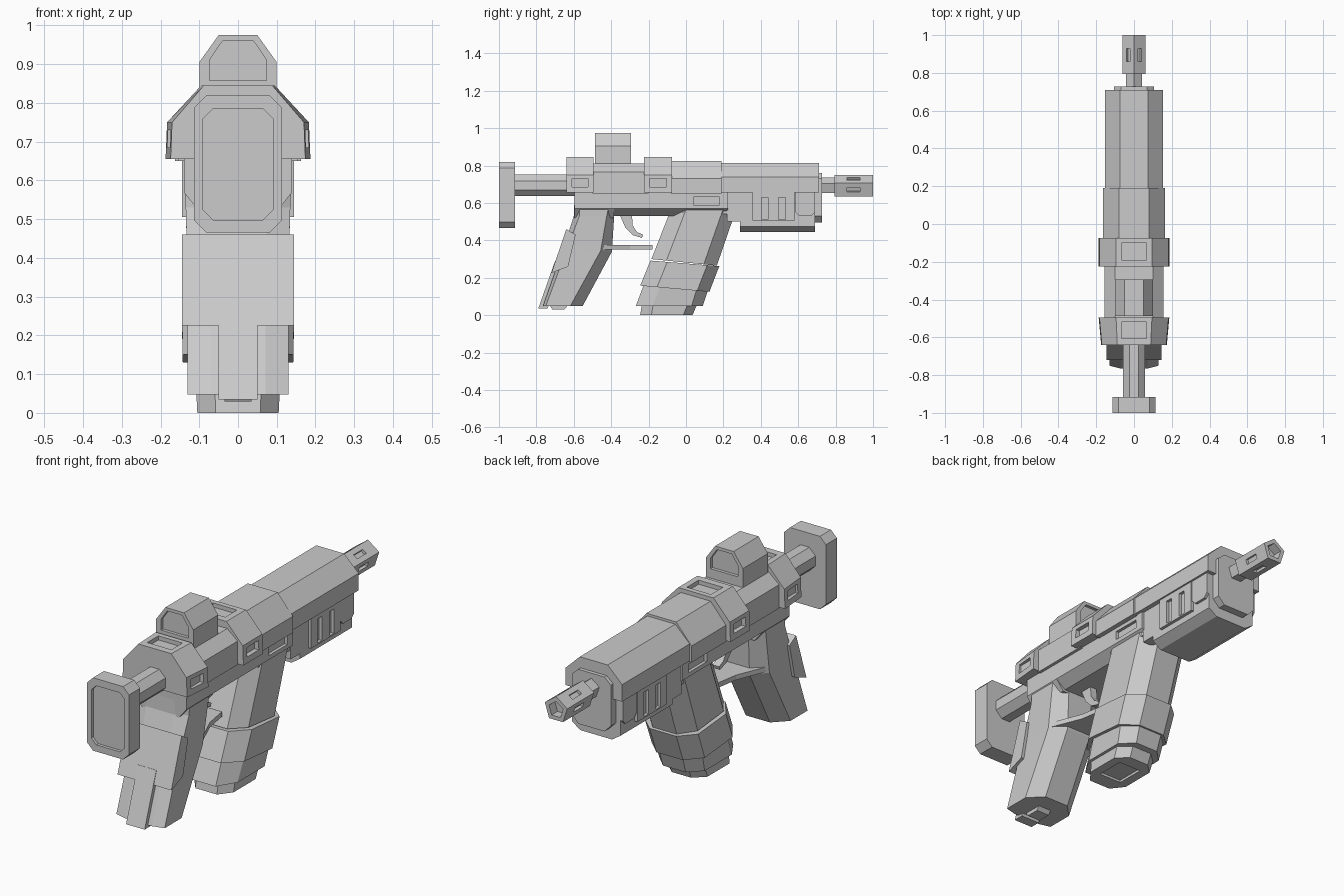
import bpy, bmesh, math
from mathutils import Matrix, Vector

if "Cube" in bpy.data.objects:
    bpy.data.objects.remove(bpy.data.objects["Cube"])


def loft(name, rings):
    """Solid skinned through equal-length rings of 3D points."""
    bm = bmesh.new()
    rows = [[bm.verts.new(p) for p in ring] for ring in rings]
    n = len(rows[0])
    for a, b in zip(rows, rows[1:]):
        for i in range(n):
            j = (i + 1) % n
            bm.faces.new((a[i], a[j], b[j], b[i]))
    bm.faces.new(rows[0])
    bm.faces.new(rows[-1])
    bmesh.ops.recalc_face_normals(bm, faces=bm.faces)
    me = bpy.data.meshes.new(name)
    bm.to_mesh(me)
    bm.free()
    ob = bpy.data.objects.new(name, me)
    bpy.context.collection.objects.link(ob)
    return ob


def along_y(name, pts, y0, y1, s0=1.0):
    """(x, z) profile extruded along y; s0 narrows the first end in x."""
    return loft(name, [[(x * s0, y0, z) for x, z in pts], [(x, y1, z) for x, z in pts]])


def along_x(name, pts, x0, x1):
    return loft(name, [[(x0, y, z) for y, z in pts], [(x1, y, z) for y, z in pts]])


def sym(half):
    """Mirror a half profile listed bottom to top."""
    return half + [(-x, z) for x, z in reversed(half)]


def octagon(x, z0, z1, c):
    return sym([(x - c, z0), (x, z0 + c), (x, z1 - c), (x - c, z1)])


def ngon(n, r, cz, start):
    return [(r * math.cos(start + 2 * math.pi * i / n), cz + r * math.sin(start + 2 * math.pi * i / n))
            for i in range(n)]


def slanted(name, sections):
    """Chamfered column; section = rear y, z, front y, z, half width, rear and front chamfer."""
    rings = []
    for yr, zr, yf, zf, w, cr, cf in sections:
        half = [(w * .55, yr), (w, yr + cr), (w, yf - cf), (w * .5, yf)]
        rings.append([(x, y, zr + (zf - zr) * (y - yr) / (yf - yr)) for x, y in sym(half)])
    return loft(name, rings)


def cut(ob, cutter):
    m = ob.modifiers.new("recess", 'BOOLEAN')
    m.operation, m.solver, m.object = 'DIFFERENCE', 'EXACT', cutter
    bpy.context.view_layer.objects.active = ob
    bpy.ops.object.modifier_apply(modifier=m.name)
    bpy.data.objects.remove(cutter)


def cut_box(ob, x0, x1, y0, y1, z0, z1, mat=Matrix()):
    c = along_x("cutter", [(y0, z0), (y1, z0), (y1, z1), (y0, z1)], x0, x1)
    c.data.transform(mat)
    cut(ob, c)


def cut_sides(ob, x, depth, y0, y1, z0, z1):
    cut_box(ob, x - depth, x + .1, y0, y1, z0, z1)
    cut_box(ob, -x - .1, -x + depth, y0, y1, z0, z1)


# Shoulder stock: plate with recessed pad, octagonal tube
plate = along_y("stock_plate", octagon(.113, .465, .82, .032), -1, -.915)
cut(plate, along_y("cutter", octagon(.09, .498, .785, .026), -1.1, -.985))
along_y("stock_tube", ngon(8, .0575 / math.cos(math.pi / 8), .694, math.pi / 8), -.93, -.58)

# Two collar blocks with side and top recesses
for name, y0, y1, s in (("rear_collar", -.64, -.495, .93), ("middle_collar", -.225, -.075, 1)):
    ob = along_y(name, sym([(.187, .655), (.183, .75), (.095, .845)]), y0, y1, s)
    cut_sides(ob, .183, .02, y0 + .03, y1 - .03, .685, .73)
    cut_box(ob, -.065, .065, y0 + .035, y1 - .025, .825, .9)

# Upper receiver and barrel shroud
along_y("upper_receiver", sym([(.155, .65), (.155, .765), (.1, .812)]), -.5, -.2)
along_y("shroud_rear", sym([(.163, .65), (.163, .73), (.08, .825)]), -.08, .19)
along_y("shroud_front", sym([(.153, .655), (.153, .738), (.075, .813)]), .18, .71)

# Sight with recessed lens at both ends
sight = along_y("sight", sym([(.1, .78), (.1, .905), (.05, .975)]), -.487, -.295)
lens = sym([(.074, .858), (.074, .91), (.04, .96)])
cut(sight, along_y("cutter", lens, -.6, -.472))
cut(sight, along_y("cutter", lens, -.31, -.2))

# Lower receiver with chamfered underside
lower = along_y("lower_receiver", sym([(.09, .53), (.14, .57), (.14, .665)]), -.4, .225)
cut_sides(lower, .14, .015, .04, .18, .59, .632)
along_x("magazine_well", [(-.02, .55), (.26, .54), (.27, .56), (.24, .66), (0, .66)], -.125, .125)

# Forend: body, keel, nose plate, side panels with slots
along_y("forend", sym([(.13, .5), (.13, .67)]), .22, .69)
along_y("forend_keel", sym([(.085, .445), (.13, .475), (.13, .505)]), .29, .69)
along_y("forend_nose", sym([(.07, .495), (.105, .53), (.105, .73), (.07, .76)]), .68, .728)
vent = along_x("vent_panel", [(.355, .505), (.58, .505), (.58, .66), (.355, .66)], -.145, .145)
for y in (.403, .495):
    cut_sides(vent, .145, .02, y, y + .036, .512, .63)
along_x("side_panel", [(.585, .55), (.605, .53), (.67, .53), (.69, .55), (.69, .66), (.585, .66)], -.143, .143)

# Barrel and five-sided muzzle with a slot in each face
along_y("barrel", ngon(5, .045, .69, math.pi / 2), .7, .81)
muzzle = along_y("muzzle", ngon(5, .0636, .6865, math.pi / 2), .793, 1)
cut(muzzle, along_y("cutter", ngon(5, .04, .6865, math.pi / 2), .955, 1.1))
for i in range(5):
    turn = Matrix.Translation((0, 0, .6865)) @ Matrix.Rotation(math.radians(36 + 72 * i), 4, 'Y')
    cut_box(muzzle, -.012, .012, .86, .93, .038, .08, turn)

# Pistol grip, wrap panel, back strap, base plug
along_y("grip_shoulder", sym([(.1, .52), (.14, .57), (.14, .665)]), -.597, -.385)
slanted("grip", [(-.597, .6, -.38, .6, .138, .03, .03),
                 (-.6, .53, -.384, .53, .135, .03, .04),
                 (-.655, .36, -.396, .34, .13, .02, .06),
                 (-.765, .048, -.553, .048, .13, .015, .066)])
along_x("grip_wrap", [(-.64, .46), (-.59, .43), (-.63, .26), (-.72, .225)], -.145, .145)
along_x("grip_strap", [(-.7, .29), (-.66, .28), (-.74, .035), (-.79, .035)], -.05, .05)
along_x("grip_plug", [(-.715, .03), (-.65, .03), (-.63, .055), (-.73, .055)], -.035, .035)

# Trigger and tapered guard shelf
along_x("trigger", [(-.36, .55), (-.29, .55), (-.285, .48), (-.262, .445), (-.23, .43),
                    (-.235, .413), (-.285, .428), (-.325, .47)], -.018, .018)
shelf = [(.125, -.46), (.06, -.3), (.04, -.18)]
loft("trigger_guard", [[(x, y, z) for x, y in sym(shelf)] for z in (.35, .374)])

# Slanted magazine: body, sleeve, foot, base plate
slanted("magazine", [(-.075, .58, .27, .57, .13, .08, .07), (-.185, .3, .165, .265, .13, .08, .07)])
slanted("magazine_sleeve", [(-.19, .292, .178, .262, .145, .09, .065),
                            (-.245, .158, .125, .125, .143, .09, .065)])
foot = slanted("magazine_foot", [(-.225, .165, .118, .135, .128, .09, .06),
                                 (-.268, .05, .09, .05, .122, .09, .06)])
base = slanted("magazine_base", [(-.235, .06, .06, .06, .108, .06, .05),
                                 (-.245, 0, .035, 0, .105, .06, .05)])
cut_box(base, -.06, .06, -.17, -.03, -.1, .012)
